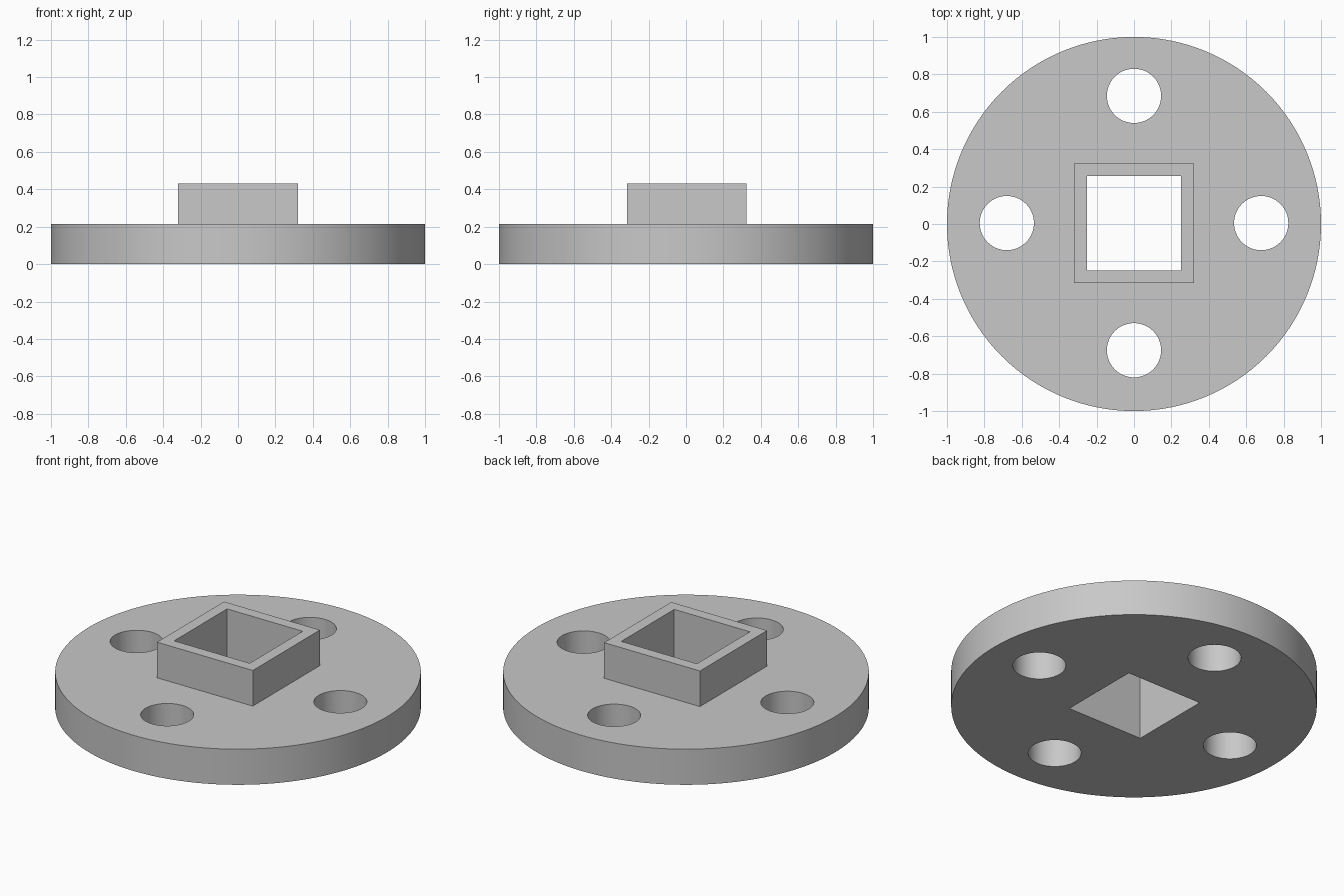
import bpy
from math import cos, sin, pi, radians

cube = bpy.data.objects.get("Cube")
if cube:
    bpy.data.objects.remove(cube, do_unlink=True)

PLATE_TOP = 0.215
HUB_TOP = 0.43
HOLE_RING = 0.68
HOLE_RADIUS = 0.145

# Single plain grey
grey = bpy.data.materials.new("plain_grey")
grey.use_nodes = True
colour = (0.58, 0.58, 0.58, 1)
grey.diffuse_color = colour
grey.node_tree.nodes["Principled BSDF"].inputs["Base Color"].default_value = colour


def cylinder(name, radius, x, y, z0, z1, sides):
    bpy.ops.mesh.primitive_cylinder_add(vertices=sides, radius=radius, depth=z1 - z0,
                                        location=(x, y, (z0 + z1) / 2))
    obj = bpy.context.object
    obj.name = name
    obj.data.materials.append(grey)
    return obj


def block(name, width, z0, z1):
    bpy.ops.mesh.primitive_cube_add(size=1, location=(0, 0.004, (z0 + z1) / 2))
    obj = bpy.context.object
    obj.name = name
    obj.scale = (width, width, z1 - z0)
    bpy.ops.object.transform_apply(location=False, rotation=False, scale=True)
    obj.data.materials.append(grey)
    return obj


def combine(target, tool, operation):
    mod = target.modifiers.new(operation.lower(), 'BOOLEAN')
    mod.operation = operation
    mod.solver = 'EXACT'
    mod.object = tool
    bpy.context.view_layer.objects.active = target
    bpy.ops.object.modifier_apply(modifier=mod.name)
    bpy.data.objects.remove(tool, do_unlink=True)


# Round plate with a raised square hub
flange = cylinder("mounting_flange", 1.0, 0, 0, 0, PLATE_TOP, 128)
combine(flange, block("square_hub", 0.64, PLATE_TOP / 2, HUB_TOP), 'UNION')

# Square socket right through the hub and plate
combine(flange, block("socket_cutter", 0.505, -0.1, HUB_TOP + 0.1), 'DIFFERENCE')

# Four bolt holes around the plate
for i in range(4):
    a = i * pi / 2
    hole = cylinder("bolt_hole_cutter", HOLE_RADIUS, HOLE_RING * cos(a),
                    HOLE_RING * sin(a) + 0.005, -0.1, PLATE_TOP + 0.1, 64)
    combine(flange, hole, 'DIFFERENCE')

# Smooth round walls, crisp edges
bpy.ops.object.select_all(action='DESELECT')
flange.select_set(True)
bpy.context.view_layer.objects.active = flange
bpy.ops.object.shade_smooth_by_angle(angle=radians(30))
